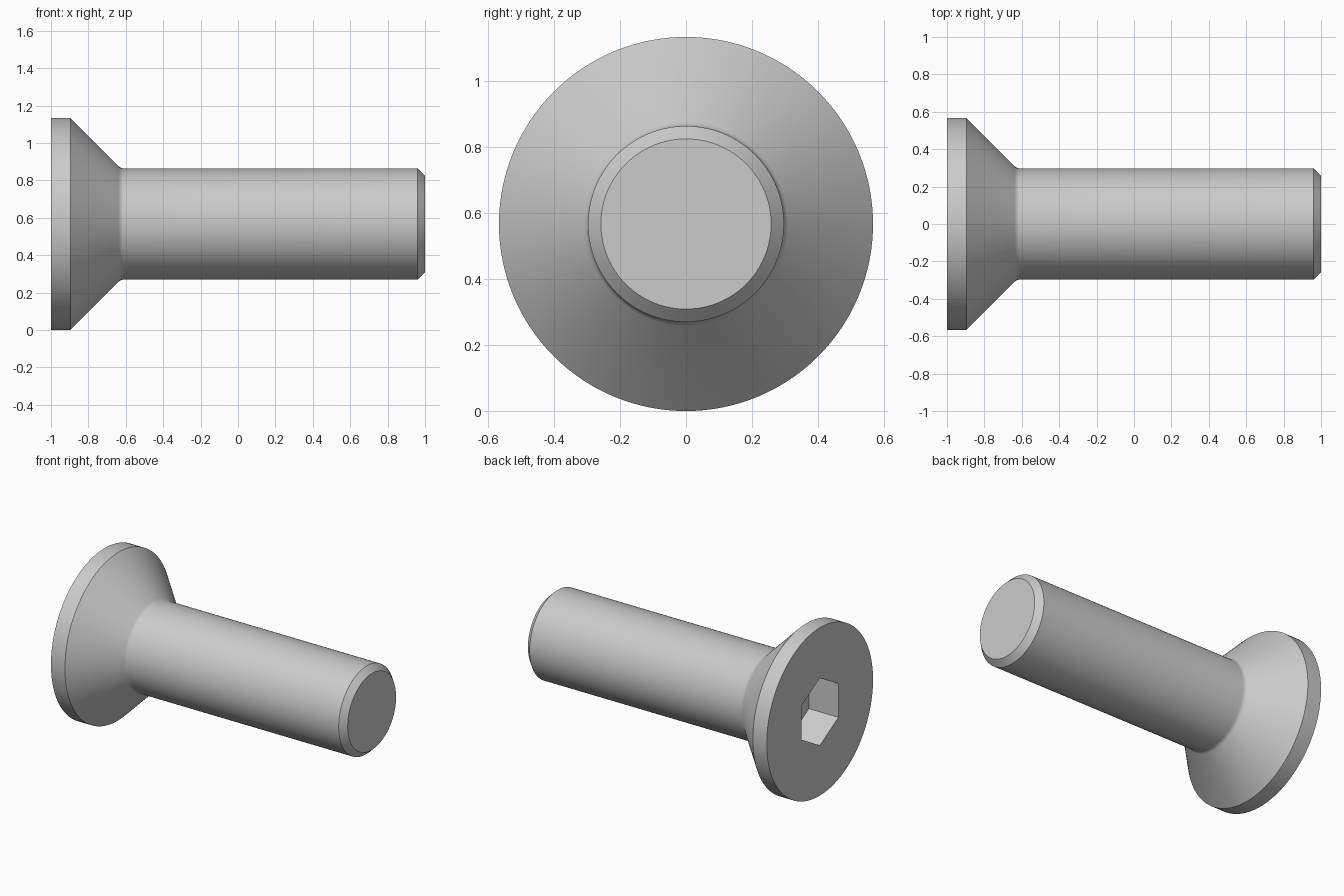
import bpy, bmesh, math
from mathutils import Matrix, Vector

if "Cube" in bpy.data.objects:
    bpy.data.objects.remove(bpy.data.objects["Cube"])

AXIS_Z = 0.567
SEGMENTS = 128


def make_object(name, bm):
    bmesh.ops.recalc_face_normals(bm, faces=bm.faces)
    mesh = bpy.data.meshes.new(name)
    bm.to_mesh(mesh)
    bm.free()
    obj = bpy.data.objects.new(name, mesh)
    obj.location.z = AXIS_Z
    bpy.context.collection.objects.link(obj)
    return obj


# Screw body: (x, radius) profile turned around the x axis
profile = [(-1, 0), (-1, 0.567), (-0.896, 0.567), (-0.638, 0.309),
           (-0.631, 0.303), (-0.623, 0.299), (-0.61, 0.297),
           (0.96, 0.297), (1, 0.258), (1, 0)]
bm = bmesh.new()
verts = [bm.verts.new((x, 0, r)) for x, r in profile]
edges = [bm.edges.new(pair) for pair in zip(verts, verts[1:])]
bmesh.ops.spin(bm, geom=verts + edges, cent=(0, 0, 0), axis=(1, 0, 0),
               angle=math.tau, steps=SEGMENTS)
bmesh.ops.remove_doubles(bm, verts=bm.verts, dist=1e-5)
bmesh.ops.dissolve_degenerate(bm, edges=bm.edges, dist=1e-6)
# Merge the end fans into single flat caps
for end in (-1, 1):
    cap = [f for f in bm.faces if all(abs(v.co.x - end) < 1e-4 for v in f.verts)]
    bmesh.ops.dissolve_faces(bm, faces=cap, use_verts=False)
screw = make_object("countersunk_screw", bm)

# Hexagonal drive socket, corners pointing up and down
bm = bmesh.new()
depth, overshoot, radius = 0.22, 0.1, 0.228
ring = [bm.verts.new((-1 - overshoot, radius * math.sin(i * math.pi / 3),
                      radius * math.cos(i * math.pi / 3))) for i in range(6)]
face = bm.faces.new(ring)
ext = bmesh.ops.extrude_face_region(bm, geom=[face], use_keep_orig=True)
moved = [g for g in ext["geom"] if isinstance(g, bmesh.types.BMVert)]
bmesh.ops.translate(bm, verts=moved, vec=(depth + overshoot, 0, 0))
cutter = make_object("socket_cutter", bm)
cutter.hide_render = True

bpy.context.view_layer.objects.active = screw
screw.select_set(True)
cut = screw.modifiers.new("socket", 'BOOLEAN')
cut.operation = 'DIFFERENCE'
cut.solver = 'EXACT'
cut.object = cutter
bpy.ops.object.modifier_apply(modifier=cut.name)
bpy.data.objects.remove(cutter)
bpy.ops.object.shade_smooth_by_angle(angle=math.radians(30))
